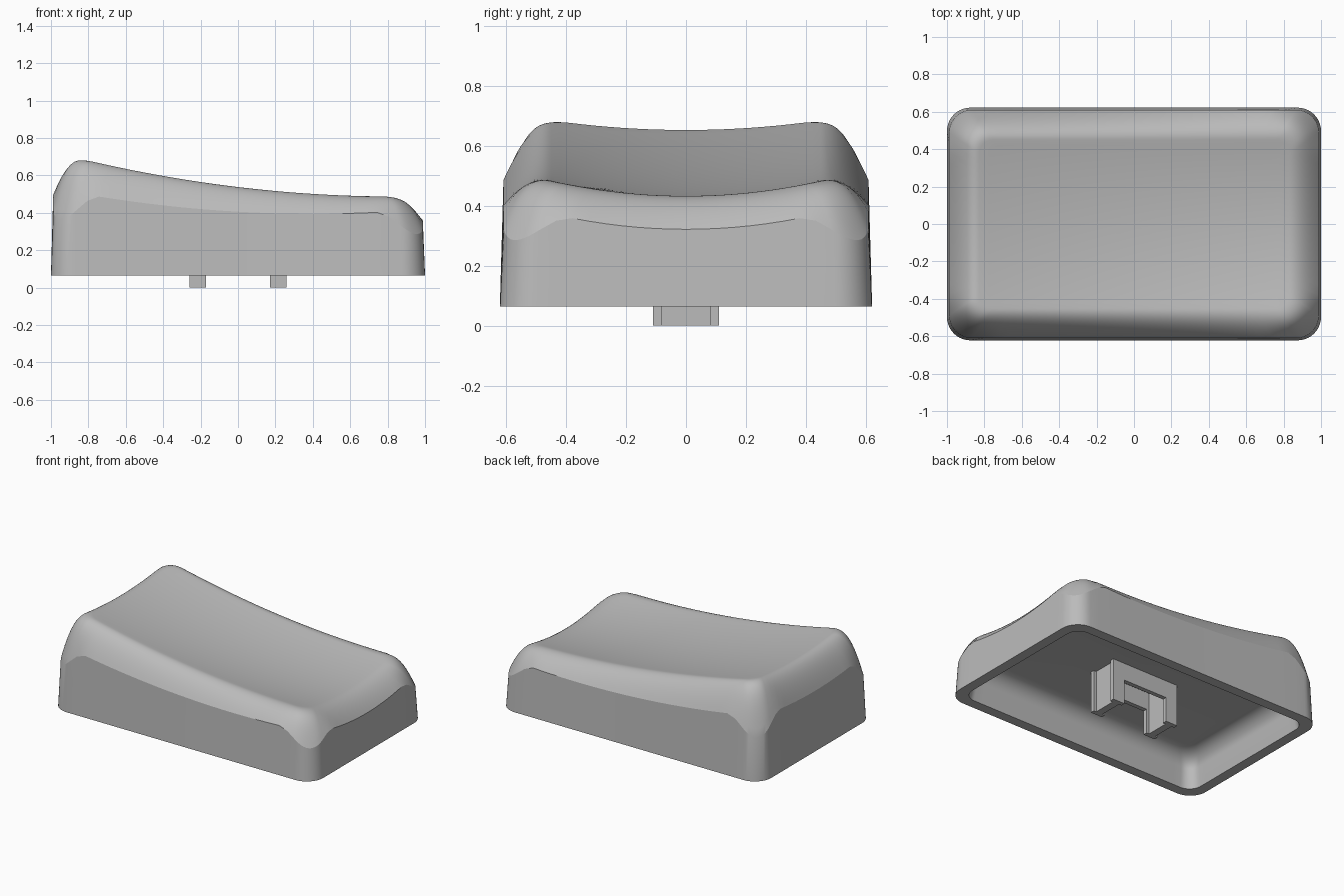
import bpy, bmesh, math

cube = bpy.data.objects.get("Cube")
if cube:
    bpy.data.objects.remove(cube, do_unlink=True)

# Single grey plastic
grey = bpy.data.materials.new("grey plastic")
grey.use_nodes = True
colour = (0.5, 0.5, 0.5, 1)
grey.diffuse_color = colour
grey.node_tree.nodes["Principled BSDF"].inputs["Base Color"].default_value = colour

HALF_X, HALF_Y, RIM_Z, CEILING_Z = 1.0, 0.622, 0.065, 0.29
WALL_INSET, FILLET = 0.012, 0.16


def smooth(a, b, v):
    t = min(max((v - a) / (b - a), 0), 1)
    return t * t * (3 - 2 * t)


def outline(inset, radius):
    """Rounded rectangle with a constant number of points."""
    hx, hy = HALF_X - inset, HALF_Y - inset
    cx, cy = hx - radius, hy - radius
    pts = []
    corners = [(cx, cy), (-cx, cy), (-cx, -cy), (cx, -cy)]
    for i, (x, y) in enumerate(corners):
        for k in range(11):
            a = math.pi / 2 * (i + k / 10)
            pts.append((x + radius * math.cos(a), y + radius * math.sin(a)))
        x0, y0 = pts[-1]
        nx, ny = corners[(i + 1) % 4]
        a = math.pi / 2 * (i + 1)
        x1, y1 = nx + radius * math.cos(a), ny + radius * math.sin(a)
        steps = 28 if i % 2 == 0 else 18
        pts += [(x0 + (x1 - x0) * k / steps, y0 + (y1 - y0) * k / steps)
                for k in range(1, steps)]
    return pts


def dish(x, y):
    """Sloping top surface, hollowed across its width."""
    ridge = 0.54 - 0.12 * x + 0.07 * x * x
    return ridge - (0.045 + 0.012 * x) * (1 - (y / 0.47) ** 2)


def shoulder(x, y, inset):
    """Top surface falling away to the walls, lowest at the corners."""
    u = min((inset - WALL_INSET) / FILLET, 1)
    corner = smooth(0.74, 0.96, abs(x)) * smooth(0.38, 0.59, abs(y))
    drop = 0.165 - 0.055 * x + corner * (0.14 - 0.02 * x)
    return dish(x, y) - drop * (1 - u) ** 2


def make_object(name, bm, angle):
    bmesh.ops.recalc_face_normals(bm, faces=bm.faces)
    mesh = bpy.data.meshes.new(name)
    bm.to_mesh(mesh)
    bm.free()
    obj = bpy.data.objects.new(name, mesh)
    bpy.context.collection.objects.link(obj)
    mesh.materials.append(grey)
    bpy.ops.object.select_all(action='DESELECT')
    obj.select_set(True)
    bpy.context.view_layer.objects.active = obj
    bpy.ops.object.shade_smooth_by_angle(angle=math.radians(angle))
    return obj


# Cap shell: rings run from the hollow ceiling, round the rim, up and over the top
rings = []
for k in range(10, -1, -1):
    a = math.pi / 2 * k / 10
    inset = 0.09 + 0.11 * (1 - math.cos(a))
    z = CEILING_Z - 0.11 * (1 - math.sin(a))
    rings.append([(x, y, z) for x, y in outline(inset, 0.08)])
rings.append([(x, y, RIM_Z) for x, y in outline(0.07, 0.09)])
rings.append([(x, y, RIM_Z) for x, y in outline(0, 0.125)])
for k in range(15):
    inset = WALL_INSET + FILLET * k / 14
    rings.append([(x, y, shoulder(x, y, inset))
                  for x, y in outline(inset, 0.125 - 0.3 * inset)])
edge = rings[-1]
for k in range(1, 16):
    s = 1 - k / 16
    rings.append([(x * s, y * s, dish(x * s, y * s)) for x, y, _ in edge])

bm = bmesh.new()
loops = [[bm.verts.new(p) for p in ring] for ring in rings]
n = len(loops[0])
for lower, upper in zip(loops, loops[1:]):
    for i in range(n):
        j = (i + 1) % n
        bm.faces.new((lower[i], lower[j], upper[j], upper[i]))
bm.faces.new(loops[0])
# Close the middle of the dish with a fan
middle = bm.verts.new((0, 0, dish(0, 0)))
for i in range(n):
    bm.faces.new((loops[-1][i], loops[-1][(i + 1) % n], middle))
make_object("cap_shell", bm, 16)

# Mount: two arched plates under the ceiling
TOP = CEILING_Z + 0.01
arch = [(-0.26, 0), (-0.17, 0), (-0.17, 0.17), (0.17, 0.17),
        (0.17, 0), (0.26, 0), (0.26, TOP), (-0.26, TOP)]
for name, y in (("front_mount_plate", -0.11), ("back_mount_plate", 0.08)):
    bm = bmesh.new()
    face = bm.faces.new([bm.verts.new((x, y, z)) for x, z in arch])
    out = bmesh.ops.extrude_face_region(bm, geom=[face])
    moved = [v for v in out["geom"] if isinstance(v, bmesh.types.BMVert)]
    bmesh.ops.translate(bm, verts=moved, vec=(0, 0.03, 0))
    make_object(name, bm, 16)

# Webs joining the plates, giving each prong an H section
for name, x in (("left_prong_web", 0.215), ("right_prong_web", -0.215)):
    bm = bmesh.new()
    bmesh.ops.create_cube(bm, size=1)
    bmesh.ops.scale(bm, vec=(0.05, 0.162, TOP), verts=bm.verts)
    bmesh.ops.translate(bm, vec=(x, 0, TOP / 2), verts=bm.verts)
    make_object(name, bm, 16)
